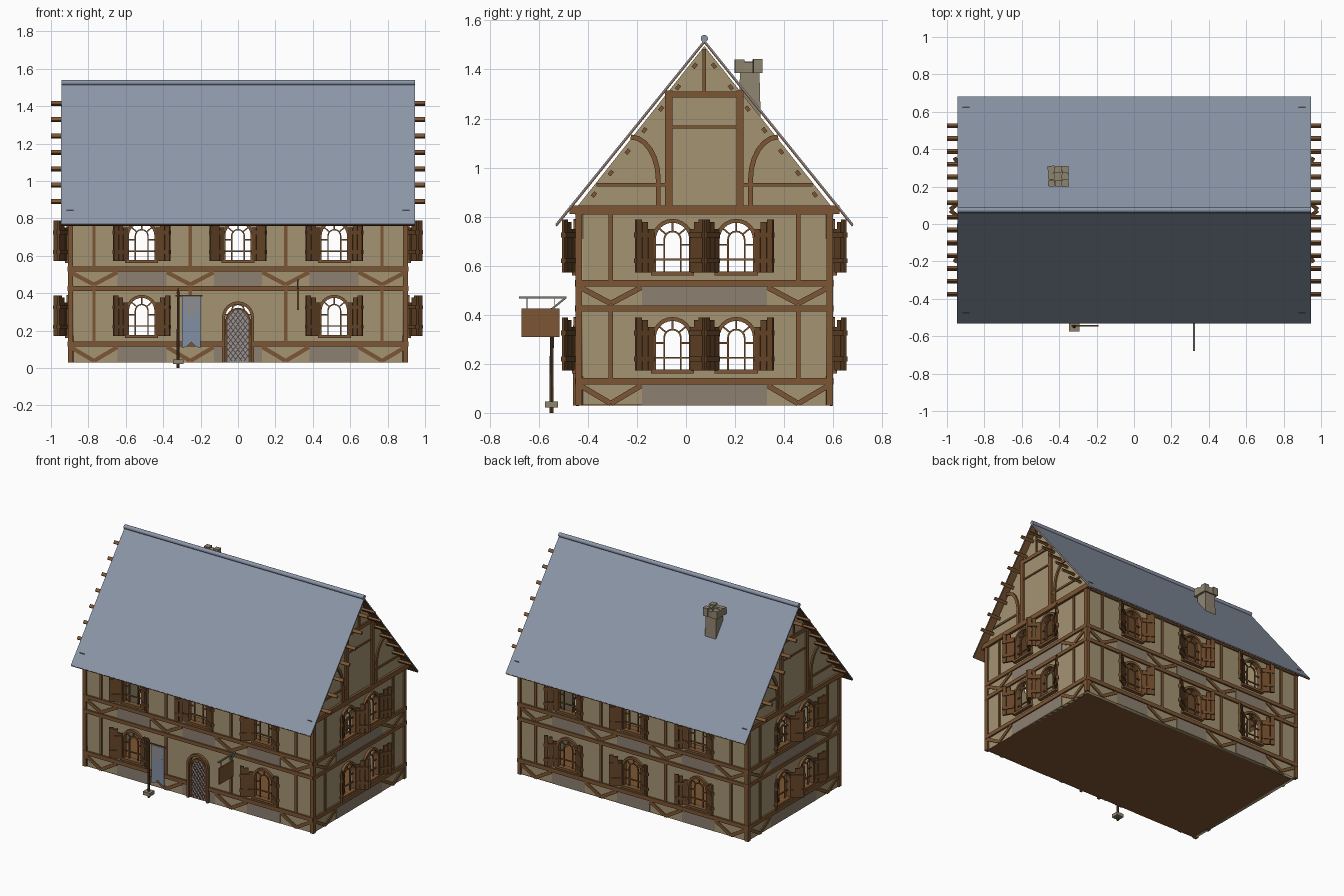
import bpy, bmesh, math, random
from mathutils import Matrix, Vector

if "Cube" in bpy.data.objects:
    bpy.data.objects.remove(bpy.data.objects["Cube"])
random.seed(4)
T, R = Matrix.Translation, Matrix.Rotation
I = Matrix()

def mat(name, *srgb):
    m = bpy.data.materials.new(name)
    m.diffuse_color = [((c + .055) / 1.055) ** 2.4 for c in srgb] + [1]
    m.use_nodes = True
    m.node_tree.nodes["Principled BSDF"].inputs["Base Color"].default_value = m.diffuse_color
    return m

PLASTER = mat("plaster", .64, .58, .45)
PANEL = mat("grey_plaster", .55, .50, .44)
TIMBER = mat("timber", .49, .335, .20)
DARK = mat("dark_wood", .40, .27, .155)
SLATE = mat("slate", .55, .59, .66)
STONE = mat("stone", .56, .52, .44)
CLOTH = mat("banner_cloth", .51, .56, .65)
EMBLEM = mat("pale_cloth", .55, .56, .58)
METAL = mat("metal", .47, .49, .43)

parts = {}

def part(name, material):
    if name not in parts:
        parts[name] = (bmesh.new(), material)
    return parts[name][0]

def box(bm, M, x0, x1, y0, y1, z0, z1):
    c = Vector(((x0 + x1) / 2, (y0 + y1) / 2, (z0 + z1) / 2))
    S = Matrix.Diagonal((x1 - x0, y1 - y0, z1 - z0, 1))
    return bmesh.ops.create_cube(bm, size=1, matrix=M @ T(c) @ S)["verts"]

def prism(bm, M, pts, y0, y1):
    # outline in x/z, extruded along y
    a = [bm.verts.new(M @ Vector((x, y0, z))) for x, z in pts]
    b = [bm.verts.new(M @ Vector((x, y1, z))) for x, z in pts]
    bm.faces.new(a)
    bm.faces.new(b[::-1])
    for i in range(len(pts)):
        j = (i + 1) % len(pts)
        bm.faces.new((a[i], b[i], b[j], a[j]))

def bar(bm, M, p, q, w, y0, y1):
    p, q = Vector(p), Vector(q)
    d = (q - p).normalized() * w / 2
    n = Vector((-d.y, d.x))
    prism(bm, M, [p + n, p - n, q - n, q + n], y0, y1)

def path(bm, M, pts, w, y0, y1):
    # mitred strip following a path in x/z
    pts = [Vector(p) for p in pts]
    left, right = [], []
    for i, p in enumerate(pts):
        d = (pts[min(i + 1, len(pts) - 1)] - pts[max(i - 1, 0)]).normalized()
        n = Vector((-d.y, d.x)) * w / 2
        left.append(p + n)
        right.append(p - n)
    for i in range(len(pts) - 1):
        prism(bm, M, [left[i], right[i], right[i + 1], left[i + 1]], y0, y1)

def arch(c, hw, z0, top, n=12):
    pts = [(c + hw, z0)]
    pts += [(c + hw * math.cos(math.pi * i / n), top - hw + hw * math.sin(math.pi * i / n))
            for i in range(n + 1)]
    return pts + [(c - hw, z0)]

def wall(bm, M, outline, holes):
    # plaster slab with arched openings
    cu = bpy.data.curves.new("wall_outline", "CURVE")
    cu.dimensions, cu.fill_mode, cu.extrude = "2D", "BOTH", .01
    for pts in [outline] + holes:
        s = cu.splines.new("POLY")
        s.points.add(len(pts) - 1)
        for sp, (x, z) in zip(s.points, pts):
            sp.co = (x, z, 0, 1)
        s.use_cyclic_u = True
    ob = bpy.data.objects.new("wall_outline", cu)
    bpy.context.collection.objects.link(ob)
    dg = bpy.context.evaluated_depsgraph_get()
    me = bpy.data.meshes.new_from_object(ob.evaluated_get(dg))
    me.transform(M @ T((0, .01, 0)) @ R(math.pi / 2, 4, "X"))
    bm.from_mesh(me)
    bpy.data.objects.remove(ob)
    bpy.data.curves.remove(cu)
    bpy.data.meshes.remove(me)

def window(side, M, c, z0, angles):
    f = part(side + "_window_frames", TIMBER)
    path(f, M, arch(c, .076, z0, z0 + .208), .016, -.018, .015)
    box(f, M, c - .088, c + .088, -.025, .01, z0 - .014, z0 + .002)
    # muntins: inner arch, cross bars, fan spokes
    path(f, M, arch(c, .034, z0, z0 + .165, 8), .007, -.002, .006)
    for s in (-1, 1):
        for h in (.05, .11):
            bar(f, M, (c + s * .034, z0 + h), (c + s * .07, z0 + h), .007, -.002, .006)
    for a in (40, 90, 140):
        d = Vector((math.cos(math.radians(a)), math.sin(math.radians(a))))
        o = Vector((c, z0 + .131))
        bar(f, M, o + d * .034, o + d * .072, .007, -.002, .006)
    bar(f, M, (c - .034, z0 + .05), (c + .034, z0 + .05), .007, -.002, .006)
    # plank shutters standing ajar
    sh = part(side + "_shutters", DARK)
    for s, a in zip((-1, 1), angles):
        H = M @ T((c + s * .08, -.012, 0)) @ R(-s * math.radians(a), 4, "Z")
        for i, h in enumerate((.175, .203, .213)):
            x = sorted((s * .029 * i, s * (.029 * i + .027)))
            box(sh, H, *x, -.012, 0, z0 - .003, z0 + h)
        x = sorted((0, s * .085))
        for h in (.035, .14):
            box(sh, H, *x, -.017, .005, z0 + h, z0 + h + .02)

def facade(side, k, d, half, outline, windows, posts, door=False):
    M = T((0, .075, 0)) @ R(k * math.pi / 2, 4, "Z") @ T((0, -d, 0))
    t = part(side + "_timbers", TIMBER)
    holes = []
    for c, angles in windows:
        for z0 in (.175, .575):
            if door and z0 < .5 and c == 0:
                continue
            holes.append(arch(c, .072, z0, z0 + .204))
            window(side, M, c, z0, angles)
    if door:
        holes.append(arch(0, .075, .032, .345))
    wall(part(side + "_wall", PLASTER), M, outline, holes)
    # horizontal beams
    for z0, z1 in ((.115, .143), (.413, .438), (.516, .542), (.808, .845)):
        if door and z0 < .2:
            for s in (-1, 1):
                box(t, M, *sorted((s * .08, s * half)), -.012, .004, z0, z1)
        else:
            box(t, M, -half, half, -.012, .004, z0, z1)
    # studs, V braces and grey infill panels
    for x in posts:
        for z0, z1 in ((.143, .413), (.542, .808)):
            box(t, M, x - .009, x + .009, -.008, .004, z0, z1)
        for z0, z1 in ((.03, .118), (.438, .518)):
            for s in (-1, 1):
                bar(t, M, (x + s * .125, z1 - .006), (x, z0 + .008), .022, -.008, .004)
    for a, b in zip(posts[:-1], posts[1:]):
        for z0, z1 in ((.031, .116), (.437, .517)):
            box(part(side + "_panels", PANEL), M, a + .127, b - .127, -.003, .001, z0, z1)
    return M

# four facades
rect = [(-.9, .03), (.9, .03), (.9, .83), (-.9, .83)]
gable = [(-.515, .03), (.515, .03), (.515, .845), (0, 1.495), (-.515, .845)]
lw = [(x, (30, 30)) for x in (-.515, 0, .515)]
sw = [(-.13, (30, 52)), (.13, (52, 30))]
lp = [-.77, -.255, .255, .77]
F = facade("front", 0, .515, .905, rect, lw, lp, True)
facade("back", 2, .515, .905, rect, lw, lp)
for side, k in (("right", 1), ("left", 3)):
    M = facade(side, k, .9, .525, gable, sw, [-.382, .382])
    g = part(side + "_gable_timbers", TIMBER)
    box(g, M, -.55, .55, -.016, .02, .81, .845)
    box(g, M, -.145, .145, -.01, .004, 1.285, 1.31)
    box(g, M, -.145, .145, -.007, .004, 1.16, 1.171)
    box(g, M, -.007, .007, -.008, .004, 1.31, 1.484)
    for s in (-1, 1):
        box(g, M, *sorted((s * .13, s * .16)), -.012, .004, .845, 1.315)
        box(g, M, *sorted((s * .16, s * .44)), -.007, .004, .923, .937)
        curve = [(s * .188, .845), (s * .188, .95)]
        curve += [(s * (.30 - .112 * math.cos(a)), .95 + .175 * math.sin(a))
                  for a in [math.radians(15 * i) for i in range(1, 7)]]
        path(g, M, curve, .02, -.01, .004)
        # purlin ends
        for i in range(7):
            c = Vector((s * (.45 - .0685 * i), .89 + .0875 * i))
            e = Vector((s * -.62, .78)) * .011
            bar(part(side + "_purlins", TIMBER), M, c - e, c + e, .015, -.1, .02)

# corner posts and floor
for x in (-.91, .883):
    for y in (-.45, .573):
        box(part("corner_posts", TIMBER), I, x, x + .027, y, y + .027, .03, .82)
box(part("floor", TIMBER), I, -.9, .9, -.44, .59, .03, .036)

# roof: slate skin over thin boarding, round ridge cap
G = T((0, .075, 0)) @ R(math.pi / 2, 4, "Z")
for s in (-1, 1):
    bar(part("roof_slate", SLATE), G, (0, 1.518), (s * .606, .768), .005, -.945, .945)
    bar(part("roof_boards", TIMBER), G, (0, 1.511), (s * .604, .762), .007, -.943, .943)
bmesh.ops.create_cone(part("ridge_cap", SLATE), cap_ends=True, segments=12, radius1=.015, radius2=.015,
                      depth=1.89, matrix=T((0, .075, 1.526)) @ R(math.pi / 2, 4, "Y"))

# front door with diamond lattice
path(part("door_frame", TIMBER), F, arch(0, .077, .03, .348), .016, -.02, .015)
prism(part("door_leaf", SLATE), F, arch(0, .066, .034, .32), -.006, .008)
lat = part("door_lattice", DARK)
path(lat, F, arch(0, .061, .036, .316), .011, -.012, .004)
for s in (-1, 1):
    for k in range(-3, 14):
        run = []
        for i in range(-15, 16):
            x = i * .004
            z = .03 + k * .034 + s * x * 1.3
            if .036 < z < .254 + math.sqrt(max(0, .062 ** 2 - x * x)):
                run.append((x, z))
        if len(run) > 2:
            bar(lat, F, run[0], run[-1], .005, -.01, .004)

# chimney: tapered shaft with a ring of rough cap stones
for v in box(part("chimney_shaft", STONE), I, -.45, -.36, .215, .305, 1.18, 1.40):
    if v.co.z > 1.3:
        v.co.x = -.405 + (v.co.x + .405) * .88
        v.co.y = .257 + (v.co.y - .257) * .88
for i in (-1, 0, 1):
    for j in (-1, 0, 1):
        if i or j:
            x, y, r = -.405 + i * .037, .255 + j * .037, random.uniform(.0165, .0195)
            box(part("chimney_cap", STONE), T((x, y, 0)) @ R(random.uniform(-.1, .1), 4, "Z"),
                -r, r, -r, r, 1.385, 1.425 + random.uniform(0, .02))

# banner on a pole
pole = part("banner_pole", DARK)
bmesh.ops.create_cone(pole, cap_ends=True, segments=8, radius1=.008, radius2=.007, depth=.40,
                      matrix=T((-.32, -.548, .20)))
bmesh.ops.create_cone(pole, cap_ends=True, segments=8, radius1=.01, radius2=.001, depth=.03,
                      matrix=T((-.32, -.548, .413)))
box(pole, I, -.335, -.19, -.547, -.539, .383, .391)
box(part("pole_base", STONE), I, -.348, -.292, -.575, -.522, .022, .046)
B = T((-.25, -.543, 0))
prism(part("banner", CLOTH), B, [(-.05, .385), (-.05, .105), (-.025, .115), (0, .14),
                                 (.025, .115), (.05, .105), (.05, .385)], -.002, .002)
prism(part("banner_emblem", EMBLEM), B, [(-.042, .38), (-.04, .31), (-.02, .275), (0, .265),
                                         (.02, .275), (.04, .31), (.042, .38)], -.004, .004)

# hanging sign on a bracket
S = T((.32, 0, 0)) @ R(math.pi / 2, 4, "Z")
prism(part("hanging_sign", TIMBER), S, [(-.67, .31), (-.515, .31), (-.515, .425), (-.67, .425)], -.005, .005)
br = part("sign_bracket", METAL)
bar(br, S, (-.68, .47), (-.488, .47), .009, -.005, .005)
bar(br, S, (-.492, .468), (-.545, .425), .008, -.004, .004)
for y in (-.648, -.535):
    bar(br, S, (y, .42), (y, .47), .004, -.002, .002)

# turn every part into an object
for name, (bm, m) in parts.items():
    bmesh.ops.recalc_face_normals(bm, faces=bm.faces[:])
    if name == "ridge_cap":
        for f in bm.faces:
            f.smooth = len(f.verts) == 4
    me = bpy.data.meshes.new(name)
    bm.to_mesh(me)
    bm.free()
    me.materials.clear()
    me.materials.append(m)
    for p in me.polygons:
        p.material_index = 0
    bpy.context.collection.objects.link(bpy.data.objects.new(name, me))
